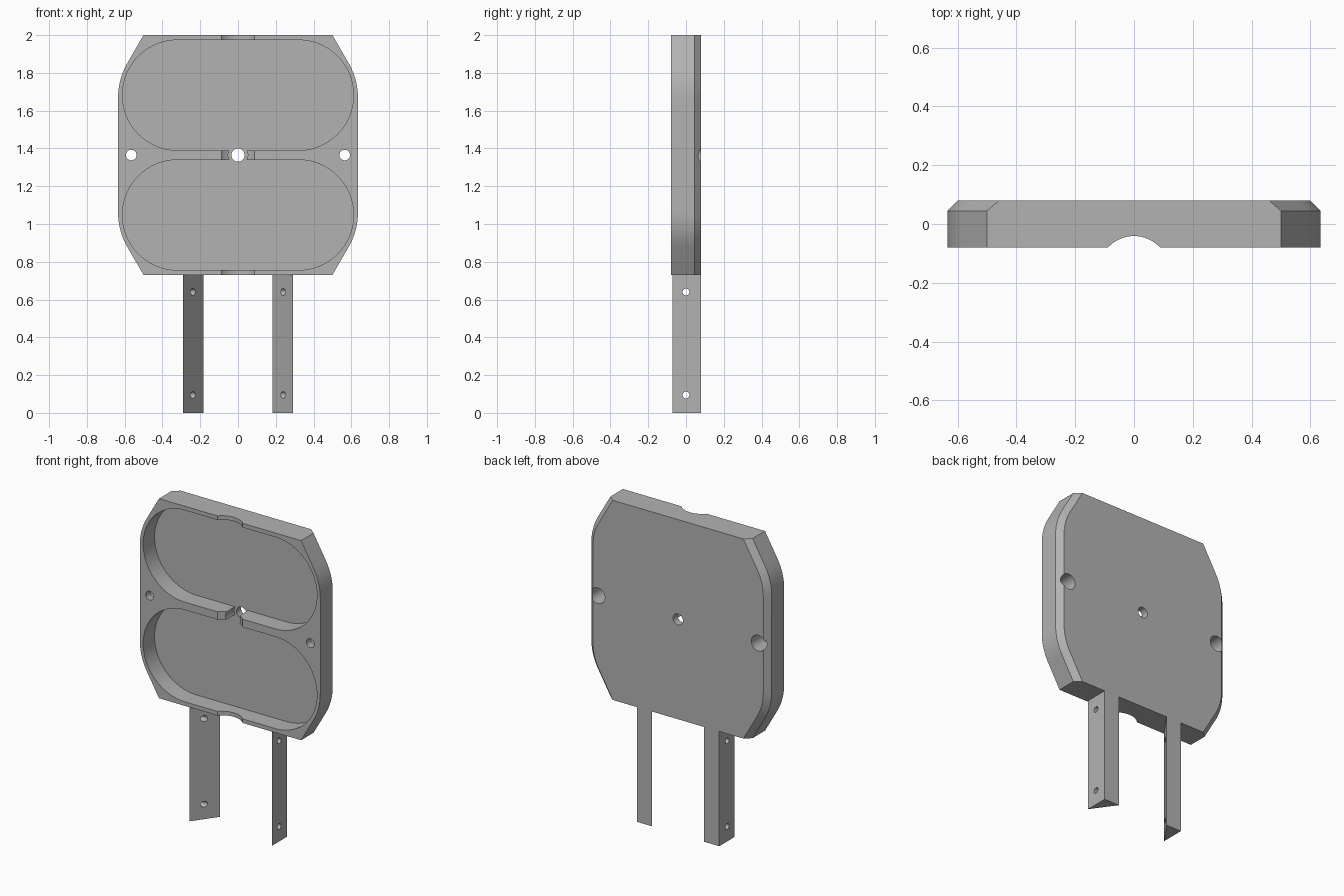
import bpy, bmesh, math
from mathutils import Vector

cube = bpy.data.objects.get("Cube")
if cube:
    bpy.data.objects.remove(cube, do_unlink=True)

grey = bpy.data.materials.new("plain grey")
grey.use_nodes = True
colour = (0.45, 0.45, 0.45, 1)
grey.diffuse_color = colour
grey.node_tree.nodes["Principled BSDF"].inputs["Base Color"].default_value = colour

MID, HALF = 1.365, 0.635      # plate centre height and half size
FRONT, BACK = -0.08, 0.08


def loft(name, rings):
    """Closed solid through matching rings of points."""
    bm = bmesh.new()
    loops = [[bm.verts.new(p) for p in ring] for ring in rings]
    n = len(loops[0])
    for a, b in zip(loops, loops[1:]):
        for i in range(n):
            j = (i + 1) % n
            bm.faces.new((a[i], a[j], b[j], b[i]))
    bm.faces.new(loops[0])
    bm.faces.new(loops[-1])
    bmesh.ops.recalc_face_normals(bm, faces=bm.faces[:])
    mesh = bpy.data.meshes.new(name)
    bm.to_mesh(mesh)
    bm.free()
    mesh.materials.append(grey)
    obj = bpy.data.objects.new(name, mesh)
    bpy.context.collection.objects.link(obj)
    return obj


def extrude_y(name, outline, y0, y1):
    return loft(name, [[(x, y, z) for x, z in outline] for y in (y0, y1)])


def rod(name, centre, axis, radius, length, sides=48):
    """Cylinder that starts at centre and runs along the axis."""
    axis = Vector(axis)
    u = axis.orthogonal().normalized()
    v = axis.cross(u)
    angles = [math.tau * i / sides for i in range(sides)]
    return loft(name, [[Vector(centre) + axis * d
                        + radius * (u * math.cos(a) + v * math.sin(a)) for a in angles]
                       for d in (0, length)])


def cut(body, cutters):
    for tool in cutters:
        tool.hide_render = True
        mod = body.modifiers.new("cut", 'BOOLEAN')
        mod.operation, mod.solver, mod.object = 'DIFFERENCE', 'EXACT', tool
        bpy.context.view_layer.objects.active = body
        bpy.ops.object.modifier_apply(modifier=mod.name)
        bpy.data.objects.remove(tool, do_unlink=True)


def finish(obj):
    bpy.ops.object.select_all(action='DESELECT')
    obj.select_set(True)
    bpy.context.view_layer.objects.active = obj
    bpy.ops.object.shade_smooth_by_angle(angle=math.radians(25))


def plate_ring(inset, y):
    """Plate outline with slanted, rounded corners; inset skips top and bottom."""
    radius = 0.36
    quarter = []
    for i in range(9):
        a = math.radians(30) * i / 8
        quarter.append((HALF - radius + (radius - inset) * math.cos(a),
                        0.305 + (radius - inset) * math.sin(a)))
    quarter.append((0.5 - inset / math.cos(math.radians(30)), HALF))
    right = [(x, -z) for x, z in reversed(quarter)] + quarter
    full = right + [(-x, z) for x, z in reversed(right)]
    return [(x, y, MID + z) for x, z in full]


def stadium(cz, half_width, radius, steps=32):
    points = []
    for side in (1, -1):
        for i in range(steps + 1):
            a = math.pi * (i / steps - 0.5)
            points.append((side * (half_width - radius + radius * math.cos(a)),
                           cz + side * radius * math.sin(a)))
    return points


# Plate with back chamfer
plate = loft("plate", [plate_ring(0, FRONT), plate_ring(0, 0.045), plate_ring(0.035, BACK)])

# Pockets, vertical groove, and centre recess
FLOOR = 0.035
cutters = [extrude_y("pocket_cutter", stadium(MID + s * 0.317, 0.612, 0.292), -0.3, FLOOR)
           for s in (1, -1)]
cutters.append(rod("groove_cutter", (0, -0.161, 0.5), (0, 0, 1), 0.12, 2, 96))
cutters.append(rod("recess_cutter", (0, -0.3, MID), (0, 1, 0), 0.052, 0.3 + FLOOR))

# Centre hole and counterbored side holes
cutters.append(rod("hole_cutter", (0, -0.3, MID), (0, 1, 0), 0.035, 0.6))
for x in (-0.565, 0.565):
    cutters.append(rod("hole_cutter", (x, -0.3, MID), (0, 1, 0), 0.028, 0.6))
    cutters.append(rod("bore_cutter", (x, -0.035, MID), (0, 1, 0), 0.05, 0.3))
cut(plate, cutters)
finish(plate)

# Triangular legs with cross holes
for side, label in ((1, "left"), (-1, "right")):
    section = [(0.29, -0.072), (0.29, BACK), (0.182, BACK)]
    leg = loft(label + "_leg", [[(side * x, y, z) for x, y in section]
                                for z in (0, MID - HALF)])
    cut(leg, [rod("leg_hole_cutter", (-1, 0, z), (1, 0, 0), 0.018, 2, 32)
              for z in (0.095, 0.64)])
    finish(leg)
